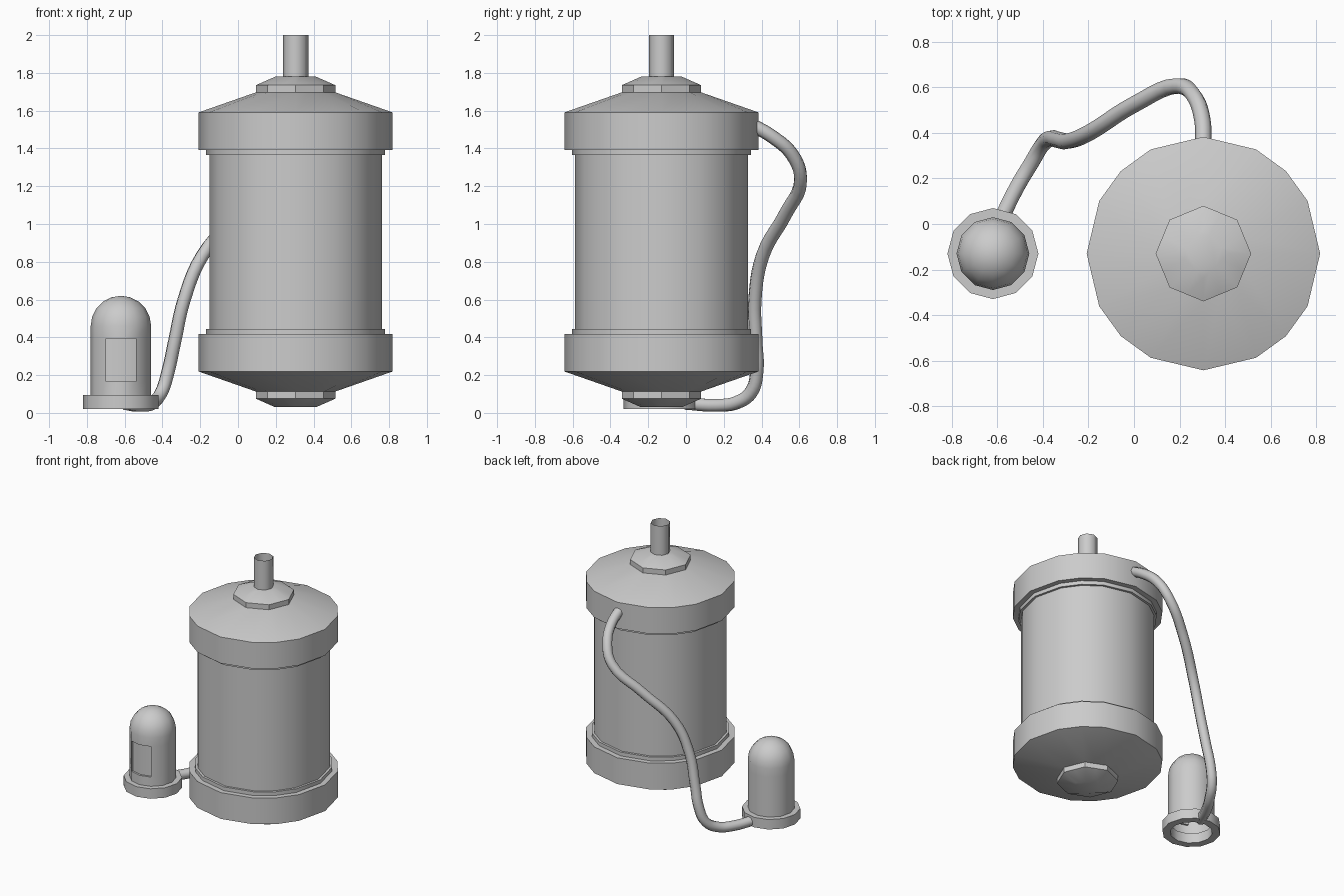
import bpy, bmesh
from math import sin, cos, pi, radians
from mathutils import Vector

if "Cube" in bpy.data.objects:
    bpy.data.objects.remove(bpy.data.objects["Cube"])

TANK = (0.305, -0.13)
CAN = (-0.62, -0.13)
MID_Z = 0.905
# tank outline: 16 sides, unevenly spaced within each quarter
ANGLES = [radians(90 * q + a) for q in range(4) for a in (0, 26.8, 45, 63.2)]


def finish(bm, name, angle=35, fix_normals=True):
    if fix_normals:
        bmesh.ops.recalc_face_normals(bm, faces=bm.faces)
    mesh = bpy.data.meshes.new(name)
    bm.to_mesh(mesh)
    bm.free()
    ob = bpy.data.objects.new(name, mesh)
    bpy.context.collection.objects.link(ob)
    bpy.ops.object.select_all(action='DESELECT')
    ob.select_set(True)
    bpy.context.view_layer.objects.active = ob
    bpy.ops.object.shade_smooth_by_angle(angle=radians(angle))
    return ob


def tank_ring(sides, r):
    """16 points lying on a polygon with 16, 8 or 4 corners."""
    step = 16 // sides
    pts = []
    for k in range(16):
        lo = k - k % step
        a, b = ANGLES[lo], ANGLES[(lo + step) % 16]
        p = Vector((cos(a), sin(a))).lerp(Vector((cos(b), sin(b))), (k % step) / step)
        pts.append(p * r)
    return pts


def lathe(bm, rings, centre, cap_start=False, cap_end=False):
    """Join a list of (points, z) rings into a skin."""
    loops = [[bm.verts.new((p[0] + centre[0], p[1] + centre[1], z)) for p in pts]
             for pts, z in rings]
    n = len(loops[0])
    for a, b in zip(loops, loops[1:]):
        for k in range(n):
            bm.faces.new((a[k], a[(k + 1) % n], b[(k + 1) % n], b[k]))
    if cap_start:
        bm.faces.new(loops[0][::-1])
    if cap_end:
        bm.faces.new(loops[-1])
    return loops


def circle(n, r):
    return [(r * sin(2 * pi * k / n), -r * cos(2 * pi * k / n)) for k in range(n)]


# tank body
bm = bmesh.new()
lathe(bm, [(tank_ring(16, 0.457), z) for z in (0.4, 1.41)], TANK, True, True)
finish(bm, "tank_body")

# end caps, collars and hubs, mirrored top and bottom
for label, s in (("upper", 1), ("lower", -1)):
    parts = {
        "collar": [(16, 0.474, 0.46), (16, 0.474, 0.5)],
        "end_cap": [(16, 0.513, 0.488), (16, 0.513, 0.686), (8, 0.21, 0.792)],
        "hub": [(8, 0.21, 0.79), (8, 0.21, 0.83), (4, 0.108, 0.875)],
    }
    for part, prof in parts.items():
        bm = bmesh.new()
        rings = [(tank_ring(n, r), MID_Z + s * h) for n, r, h in prof]
        lathe(bm, rings, TANK, True, True)
        finish(bm, f"{label}_{part}")

# outlet pipe, open thin wall
bm = bmesh.new()
lathe(bm, [(circle(8, 0.067), z) for z in (1.775, 2.0)], TANK)
finish(bm, "outlet_pipe", 50)

# small canister with dome, open below
bm = bmesh.new()
R = 0.16
rings = [(circle(12, R), z) for z in (0.03, 0.165, 0.395, 0.46)]
rings += [(circle(12, R * cos(t)), 0.46 + R * sin(t))
          for t in (radians(a) for a in (18, 36, 54, 72))]
loops = lathe(bm, rings, CAN)
tip = bm.verts.new((CAN[0], CAN[1], 0.62))
top = loops[-1]
for k in range(12):
    bm.faces.new((top[k], top[(k + 1) % 12], tip))
bm.normal_update()
# recessed window panel on the front two sides
lo, hi = loops[1], loops[2]
panel = [f for f in bm.faces
         if all(v in (lo[-1], lo[0], lo[1], hi[-1], hi[0], hi[1]) for v in f.verts)]
new = bmesh.ops.extrude_face_region(bm, geom=panel)["geom"]
bmesh.ops.translate(bm, vec=(0, 0.015, 0),
                    verts=[g for g in new if isinstance(g, bmesh.types.BMVert)])
bmesh.ops.delete(bm, geom=[f for f in panel if f.is_valid], context='FACES')
finish(bm, "canister")

# canister base ring
bm = bmesh.new()
ring = [(0.145, 0.02), (0.2, 0.02), (0.2, 0.095), (0.145, 0.095), (0.145, 0.02)]
lathe(bm, [(circle(12, r), z) for r, z in ring], CAN)
bmesh.ops.remove_doubles(bm, verts=bm.verts, dist=1e-5)
finish(bm, "canister_base")

# hose from the tank to the canister
path = [(0.305, 0.34, 1.53), (0.3, 0.46, 1.46), (0.265, 0.56, 1.37), (0.195, 0.607, 1.24),
        (0.0, 0.525, 1.05), (-0.19, 0.405, 0.83), (-0.285, 0.365, 0.6),
        (-0.335, 0.37, 0.38), (-0.37, 0.375, 0.22), (-0.405, 0.345, 0.11),
        (-0.45, 0.27, 0.055), (-0.51, 0.17, 0.04), (-0.595, 0.0, 0.05)]
cu = bpy.data.curves.new("hose", 'CURVE')
cu.dimensions = '3D'
cu.bevel_depth = 0.036
cu.bevel_resolution = 2
cu.resolution_u = 5
cu.use_fill_caps = True
sp = cu.splines.new('BEZIER')
sp.bezier_points.add(len(path) - 1)
for bp, co in zip(sp.bezier_points, path):
    bp.co = co
    bp.handle_left_type = bp.handle_right_type = 'AUTO'
bpy.context.collection.objects.link(bpy.data.objects.new("hose", cu))
